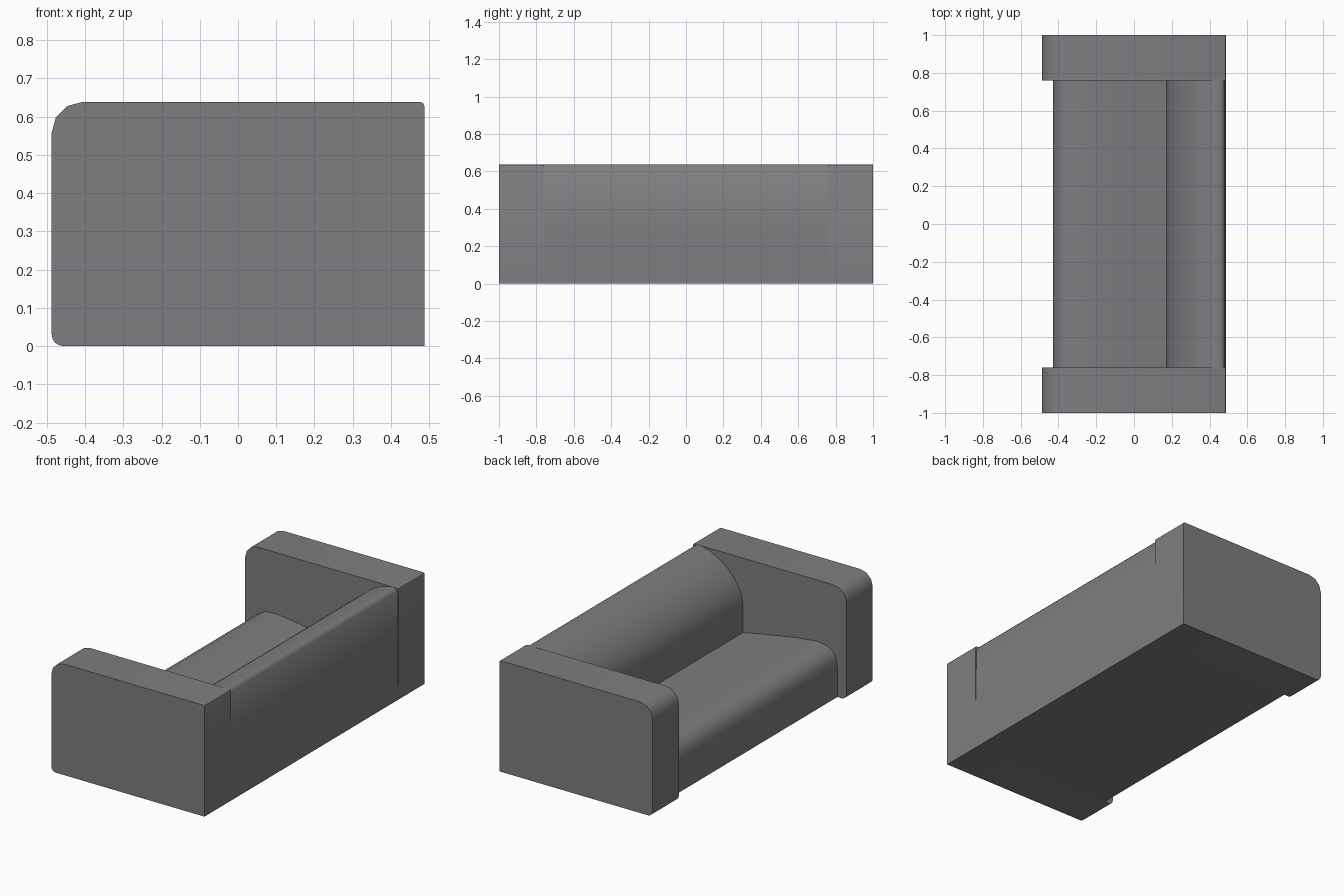
import bpy
import bmesh
import math

cube = bpy.data.objects.get("Cube")
if cube:
    bpy.data.objects.remove(cube, do_unlink=True)

# Upholstery colour
fabric = bpy.data.materials.new("grey_fabric")
fabric.use_nodes = True
colour = (0.21, 0.21, 0.22, 1.0)
fabric.diffuse_color = colour
fabric.node_tree.nodes["Principled BSDF"].inputs["Base Color"].default_value = colour


def extrude_profile(name, profile, y_start, y_end, angle):
    """Sweep a side outline (x, z) along y into a closed solid."""
    mesh = bpy.data.meshes.new(name)
    bm = bmesh.new()
    face = bm.faces.new([bm.verts.new((x, y_start, z)) for x, z in profile])
    swept = bmesh.ops.extrude_face_region(bm, geom=[face], use_keep_orig=True)
    moved = [v for v in swept["geom"] if isinstance(v, bmesh.types.BMVert)]
    bmesh.ops.translate(bm, verts=moved, vec=(0, y_end - y_start, 0))
    bmesh.ops.recalc_face_normals(bm, faces=bm.faces[:])
    bm.to_mesh(mesh)
    bm.free()
    mesh.materials.append(fabric)
    obj = bpy.data.objects.new(name, mesh)
    bpy.context.collection.objects.link(obj)
    bpy.ops.object.select_all(action="DESELECT")
    obj.select_set(True)
    bpy.context.view_layer.objects.active = obj
    bpy.ops.object.shade_smooth_by_angle(angle=math.radians(angle))
    return obj


def corner(cx, cz, radius, start, steps):
    """Quarter-round outline, running clockwise from the start angle."""
    points = []
    for i in range(steps + 1):
        a = math.radians(start - 90 * i / steps)
        points.append((cx + radius * math.cos(a), cz + radius * math.sin(a)))
    return points


# Arms: slabs with a big round at the front top, small ones elsewhere
arm_profile = (
    [(0.487, 0.0)]
    + corner(-0.457, 0.03, 0.03, 270, 4)
    + corner(-0.407, 0.558, 0.08, 180, 3)
    + corner(0.477, 0.628, 0.01, 90, 2)
)
for name, side in (("left_arm", 1), ("right_arm", -1)):
    extrude_profile(name, arm_profile, side * 0.76, side * 1.0, 40)

# Seat and backrest share one outline between the arms
seat_profile = [
    (-0.43, 0.0), (-0.43, 0.17), (-0.424, 0.22), (-0.40, 0.258),
    (-0.36, 0.28), (-0.30, 0.286), (-0.18, 0.273), (-0.06, 0.253),
    (0.06, 0.231), (0.17, 0.21),
]
back_profile = [
    (0.17, 0.37), (0.18, 0.425), (0.20, 0.468), (0.225, 0.506),
    (0.265, 0.55), (0.315, 0.589), (0.375, 0.62), (0.43, 0.636),
    (0.465, 0.637), (0.48, 0.622), (0.486, 0.30), (0.487, 0.0),
]
extrude_profile("seat_and_backrest", seat_profile + back_profile, -0.76, 0.76, 60)
